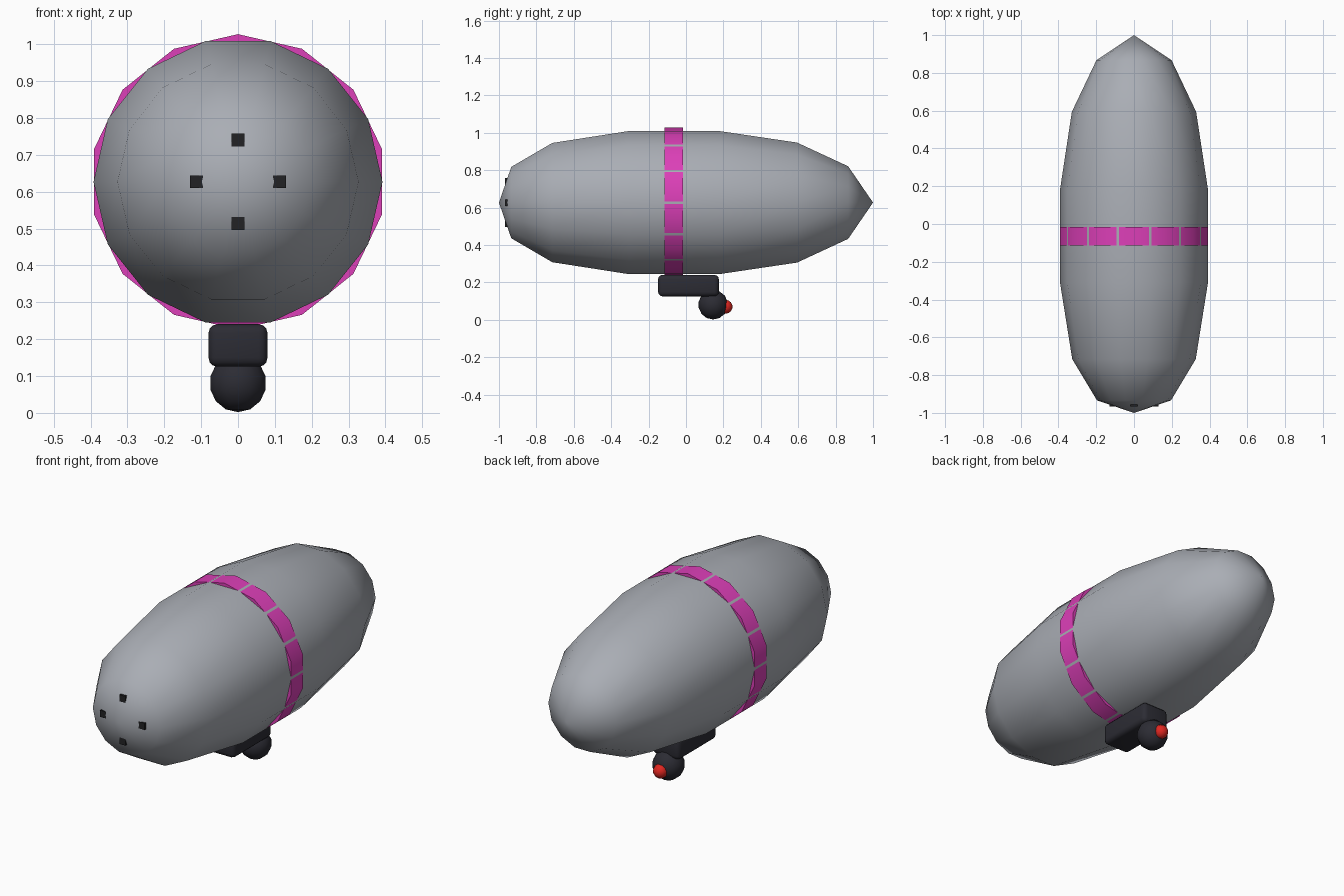
import bpy, bmesh, math
from mathutils import Matrix

if "Cube" in bpy.data.objects:
    bpy.data.objects.remove(bpy.data.objects["Cube"])

SIDES = 14
AXIS_Z = 0.627  # height of the hull's centre line


def material(name, rgb):
    m = bpy.data.materials.new(name)
    m.diffuse_color = (*rgb, 1)
    m.use_nodes = True
    m.node_tree.nodes["Principled BSDF"].inputs["Base Color"].default_value = m.diffuse_color
    return m


GREY = material("hull grey", (0.40, 0.42, 0.46))
PINK = material("band pink", (0.72, 0.05, 0.48))
DARK = material("dark charcoal", (0.025, 0.025, 0.034))
BLACK = material("vent black", (0.016, 0.016, 0.018))
RED = material("lens red", (0.75, 0.02, 0.015))


def finish(name, bm, mat, smooth=None):
    bmesh.ops.recalc_face_normals(bm, faces=bm.faces)
    me = bpy.data.meshes.new(name)
    bm.to_mesh(me)
    bm.free()
    me.materials.append(mat)
    ob = bpy.data.objects.new(name, me)
    bpy.context.collection.objects.link(ob)
    if smooth:
        bpy.ops.object.select_all(action='DESELECT')
        ob.select_set(True)
        bpy.context.view_layer.objects.active = ob
        bpy.ops.object.shade_smooth_by_angle(angle=math.radians(smooth))
    return ob


def lathe(name, profile, mat, turn, smooth):
    """Revolve (y, radius) points about the long axis; radius 0 makes a tip."""
    bm = bmesh.new()
    rings = []
    for y, r in profile:
        if r == 0:
            rings.append([bm.verts.new((0, y, AXIS_Z))] * SIDES)
            continue
        angles = [turn + math.tau * i / SIDES for i in range(SIDES)]
        rings.append([bm.verts.new((r * math.cos(a), y, AXIS_Z + r * math.sin(a)))
                      for a in angles])
    for a, b in zip(rings, rings[1:]):
        for i in range(SIDES):
            j = (i + 1) % SIDES
            bm.faces.new(list(dict.fromkeys((a[i], a[j], b[j], b[i]))))
    return finish(name, bm, mat, smooth)


def box(name, centre, size, mat, bevel=0):
    bm = bmesh.new()
    bmesh.ops.create_cube(bm, size=1, matrix=Matrix.Translation(centre)
                          @ Matrix.Diagonal((*size, 1)))
    if bevel:
        bmesh.ops.bevel(bm, geom=bm.edges[:], offset=bevel, segments=3,
                        profile=0.5, affect='EDGES')
    return finish(name, bm, mat, 40 if bevel else None)


def ball(name, centre, radius, mat):
    bm = bmesh.new()
    bmesh.ops.create_uvsphere(bm, u_segments=SIDES, v_segments=7, radius=radius,
                              matrix=Matrix.Translation(centre))
    return finish(name, bm, mat, 60)


# Envelope, blunt at the nose and pointed at the tail
lathe("hull", [(-1, 0), (-0.934, 0.196), (-0.715, 0.327), (-0.308, 0.392),
               (0.18, 0.392), (0.594, 0.329), (0.867, 0.199), (1, 0)],
      GREY, 0, 80)

# Band, turned half a side so that the hull ridges split it into panels
lathe("band", [(-0.115, 0.37), (-0.115, 0.4005), (-0.015, 0.4005), (-0.015, 0.37)],
      PINK, math.pi / SIDES, 30)

# Four vents around the nose
for i, (dx, dz) in enumerate([(1, 0), (0, 1), (-1, 0), (0, -1)]):
    box(f"nose_vent_{i + 1}", (0.113 * dx, -0.952, AXIS_Z + 0.113 * dz),
        (0.035, 0.03, 0.035), BLACK)

# Gondola with camera ball and lens
box("gondola", (0, 0.013, 0.183), (0.16, 0.325, 0.115), DARK, 0.024)
ball("camera_ball", (0, 0.145, 0.081), 0.079, DARK)
ball("camera_lens", (0, 0.212, 0.07), 0.037, RED)
